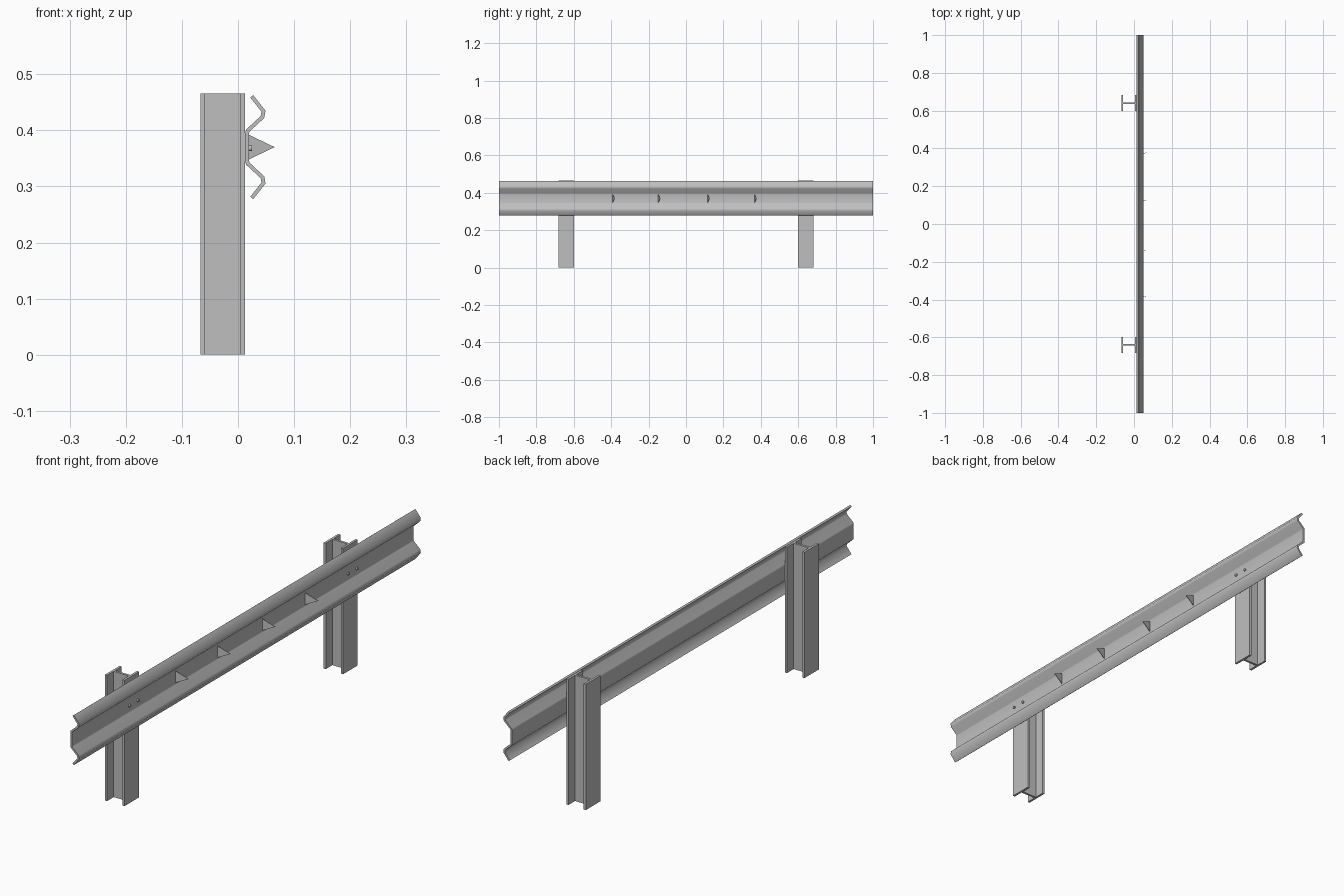
import bpy, bmesh, math
from mathutils import Vector

cube = bpy.data.objects.get("Cube")
if cube:
    bpy.data.objects.remove(cube)

steel = bpy.data.materials.new("galvanised_steel")
steel.use_nodes = True
grey = (0.52, 0.52, 0.52, 1)
steel.diffuse_color = grey
steel.node_tree.nodes["Principled BSDF"].inputs["Base Color"].default_value = grey

MID = 0.37  # height of the rail's centre line


def add_object(name, verts, faces, smooth=None):
    mesh = bpy.data.meshes.new(name)
    mesh.from_pydata(verts, [], faces)
    bm = bmesh.new()
    bm.from_mesh(mesh)
    bmesh.ops.recalc_face_normals(bm, faces=bm.faces)
    bm.to_mesh(mesh)
    bm.free()
    mesh.materials.append(steel)
    obj = bpy.data.objects.new(name, mesh)
    bpy.context.collection.objects.link(obj)
    return obj


def solidify(obj, thickness):
    mod = obj.modifiers.new("thickness", "SOLIDIFY")
    mod.thickness = thickness
    mod.offset = 0
    mod.use_even_offset = True


def smooth(obj, angle):
    bpy.ops.object.select_all(action="DESELECT")
    obj.select_set(True)
    bpy.context.view_layer.objects.active = obj
    for mod in list(obj.modifiers):
        bpy.ops.object.modifier_apply(modifier=mod.name)
    bpy.ops.object.shade_smooth_by_angle(angle=math.radians(angle))


# Corrugated rail: mirrored half profile swept along y
half = [(0.0245, 0.0905), (0.0455, 0.064), (0.0435, 0.0535), (0.0175, 0.0295), (0.0163, 0.025)]
profile = [(x, MID + z) for x, z in half] + [(x, MID - z) for x, z in reversed(half)]
verts = [(x, y, z) for y in (-1, 1) for x, z in profile]
n = len(profile)
rail = add_object("guard_rail", verts, [(i, i + 1, n + i + 1, n + i) for i in range(n - 1)])
solidify(rail, 0.0068)
smooth(rail, 60)

# H-section posts: outline extruded upwards
BACK, FRONT, HALF_W, T, TOP = -0.067, 0.0125, 0.0425, 0.0085, 0.466
side = [(BACK, HALF_W), (BACK + T, HALF_W), (BACK + T, T / 2),
        (FRONT - T, T / 2), (FRONT - T, HALF_W), (FRONT, HALF_W)]
outline = side + [(x, -y) for x, y in reversed(side)]
m = len(outline)
for label, cy in (("front", -0.64), ("rear", 0.64)):
    verts = [(x, cy + y, z) for z in (0, TOP) for x, y in outline]
    faces = [(i, (i + 1) % m, m + (i + 1) % m, m + i) for i in range(m)]
    faces += [tuple(range(m)), tuple(range(m, 2 * m))]
    add_object(label + "_post", verts, faces)

    # Pair of bolt heads holding the rail to the post
    for k, dy in enumerate((-0.025, 0.025)):
        bpy.ops.mesh.primitive_cylinder_add(vertices=12, radius=0.005, depth=0.012,
                                            location=(0.019, cy + dy, MID - 0.002),
                                            rotation=(0, math.pi / 2, 0))
        bolt = bpy.context.object
        bolt.name = f"{label}_bolt_{k + 1}"
        bolt.data.materials.append(steel)
        smooth(bolt, 40)

# Slanted triangular reflector plates in the rail's channel
for k, y in enumerate((-0.392, -0.148, 0.115, 0.366)):
    corners = [(0.019, y, MID + 0.022), (0.019, y, MID - 0.022), (0.065, y + 0.011, MID)]
    plate = add_object(f"reflector_{k + 1}", corners, [(0, 1, 2)])
    solidify(plate, 0.002)
